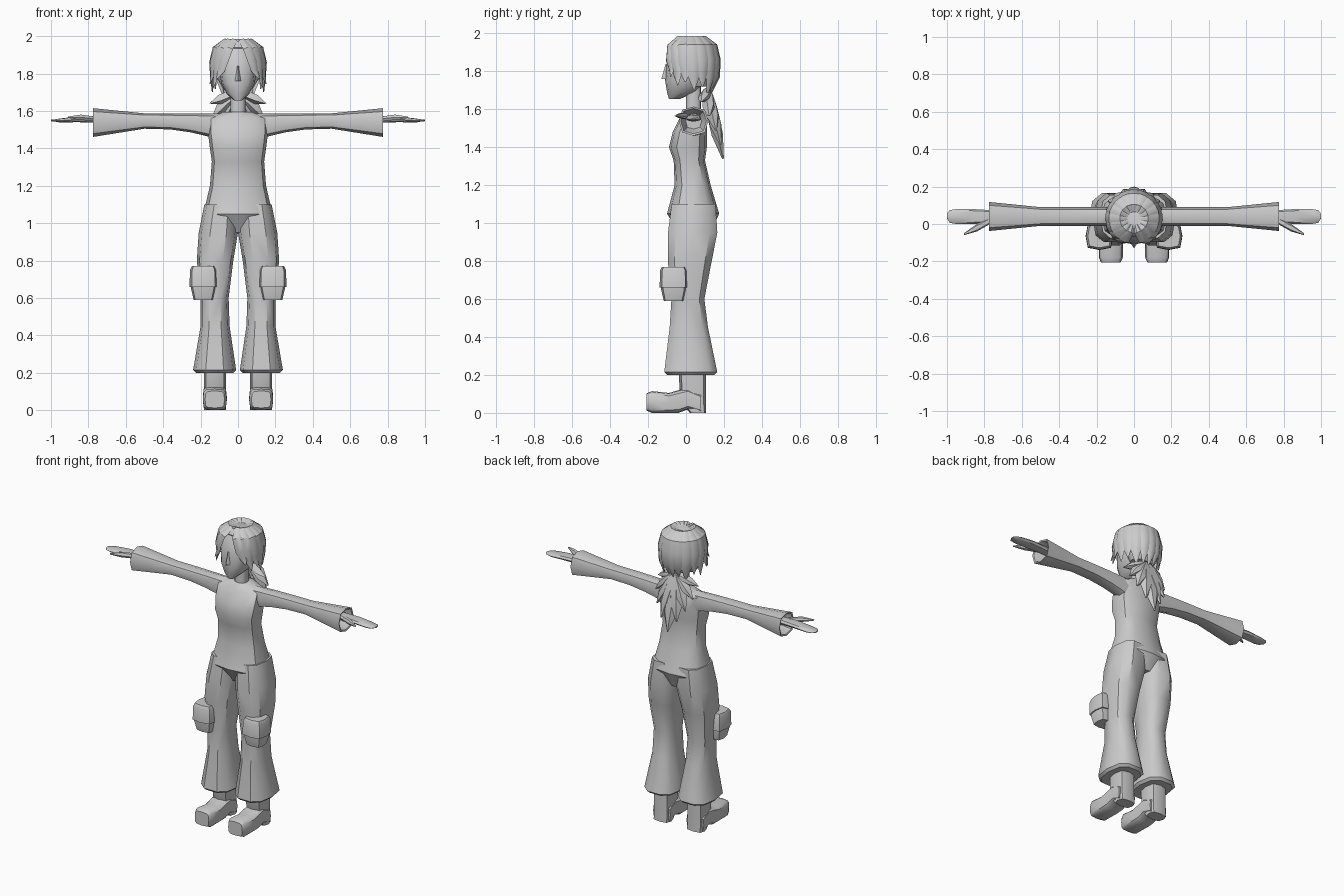
import bpy, bmesh, math
from mathutils import Vector

cube = bpy.data.objects.get("Cube")
if cube:
    bpy.data.objects.remove(cube, do_unlink=True)

grey = bpy.data.materials.new("plain grey")
grey.use_nodes = True
colour = (.6, .6, .6, 1)
grey.diffuse_color = colour
grey.node_tree.nodes["Principled BSDF"].inputs["Base Color"].default_value = colour


def loft(name, rings, angle=40):
    """Skin a list of equal rings and close both ends."""
    bm = bmesh.new()
    rows = [[bm.verts.new(point) for point in ring] for ring in rings]
    count = len(rows[0])
    for lower, upper in zip(rows, rows[1:]):
        for i in range(count):
            j = (i + 1) % count
            bm.faces.new((lower[i], lower[j], upper[j], upper[i]))
    bm.faces.new(rows[0])
    bm.faces.new(rows[-1])
    bmesh.ops.recalc_face_normals(bm, faces=bm.faces)
    mesh = bpy.data.meshes.new(name)
    bm.to_mesh(mesh)
    bm.free()
    mesh.materials.append(grey)
    obj = bpy.data.objects.new(name, mesh)
    bpy.context.collection.objects.link(obj)
    bpy.ops.object.select_all(action="DESELECT")
    obj.select_set(True)
    bpy.context.view_layer.objects.active = obj
    bpy.ops.object.shade_smooth_by_angle(angle=math.radians(angle))


def section(axis, at, low_u, high_u, low_v, high_v, sides, square, mirror):
    """Rounded section across an axis, between two limits each way."""
    ring = []
    for i in range(sides):
        turn = math.tau * i / sides
        c, s = math.cos(turn), math.sin(turn)
        c = math.copysign(abs(c) ** square, c)
        s = math.copysign(abs(s) ** square, s)
        u = (low_u + high_u + (high_u - low_u) * c) / 2
        v = (low_v + high_v + (high_v - low_v) * s) / 2
        x, y, z = {"x": (at, u, v), "y": (u, at, v), "z": (u, v, at)}[axis]
        ring.append((x * mirror, y, z))
    return ring


def body(name, axis, rows, sides=10, square=.75, mirror=1):
    loft(name, [section(axis, *row, sides, square, mirror) for row in rows])


def centred(name, rows, sides=12):
    """Upright part given by height, half width, front and back."""
    body(name, "z", [(z, -half, half, front, back) for z, half, front, back in rows], sides)


def shrink(row, amount, at):
    """Copy of a row, drawn in on all sides and moved along its axis."""
    _, low_u, high_u, low_v, high_v = row
    return (at, low_u + amount, high_u - amount, low_v + amount, high_v - amount)


# Torso, neck and head
centred("torso", [
    (.95, .1, -.04, .13), (1.05, .185, -.1, .175), (1.2, .15, -.06, .13),
    (1.33, .14, -.065, .1), (1.4, .15, -.09, .11), (1.48, .16, -.07, .11),
    (1.56, .16, -.03, .11), (1.595, .08, 0, .1)])
centred("neck", [(z, .04, 0, .08) for z in (1.57, 1.72)])
centred("head", [
    (1.655, .02, -.09, -.03), (1.69, .06, -.1, .05), (1.75, .09, -.11, .11),
    (1.82, .1, -.105, .14), (1.9, .1, -.09, .14), (1.96, .06, -.05, .1)])
loft("nose", [[(-half, -.1, z), (half, -.1, z), (0, tip, z)]
              for half, tip, z in ((.02, -.13, 1.76), (.005, -.107, 1.84))])


def sleeve_row(x):
    """Sleeve swells towards the cuff and drops towards the armpit."""
    cuff = .1 * max(0, x - .5)
    armpit = .5 * max(0, .45 - x) ** 2
    return (x, -.01 - cuff, .09 + cuff, 1.505 - armpit - cuff * 1.6, 1.587 + cuff)


# Paired limbs and clothing
for side, mirror in (("left", 1), ("right", -1)):
    leg = [(1.1, 0, .18, -.08, .16), (.95, 0, .21, -.1, .17), (.8, .025, .22, -.1, .14),
           (.6, .05, .2, -.08, .1), (.45, .045, .2, -.09, .12), (.215, .01, .24, -.12, .17)]
    leg.append(shrink(leg[-1], .015, .2))
    body(side + "_trouser_leg", "z", leg, mirror=mirror)

    sleeve = [sleeve_row(x) for x in (.1, .17, .25, .36, .5, .64, .775)]
    sleeve.append(shrink(sleeve[-1], .01, .772))
    sleeve.append(shrink(sleeve[-1], .025, .7))
    body(side + "_sleeve", "x", sleeve, sides=8, mirror=mirror)

    # Flat hand with rounded fingertips, and a thumb pointing forward
    hand = [(.7, .01, .07, 1.535, 1.575), (.86, 0, .08, 1.54, 1.57), (.95, 0, .08, 1.538, 1.56)]
    hand.append(shrink(hand[-1], .006, .985))
    hand.append((1, .03, .055, 1.545, 1.553))
    body(side + "_hand", "x", hand, sides=8, mirror=mirror)
    body(side + "_thumb", "x", [
        (.77, 0, .035, 1.545, 1.572), (.84, -.04, 0, 1.55, 1.582),
        (.91, -.06, -.05, 1.562, 1.57)], sides=6, mirror=mirror)

    # Boot shaft and foot, with a raised arch in front of the heel
    body(side + "_boot_shaft", "z", [
        (z, .065, .183, front, .105) for z, front in ((0, .02), (.06, -.03), (.24, -.04))],
        sides=8, square=.6, mirror=mirror)
    foot = [(y, .06, .188, sole, top) for y, sole, top in (
        (.08, 0, .1), (.01, .018, .13), (-.04, 0, .12), (-.09, 0, .105), (-.18, 0, .115))]
    foot.append(shrink(foot[-1], .012, -.207))
    body(side + "_boot_foot", "y", foot, sides=12, square=.5, mirror=mirror)

    # Cargo pocket wrapped round the thigh, with a wider flap
    for part, rows in (("flap", ((.77, .062), (.75, .072), (.66, .074))),
                       ("bag", ((.7, .065), (.65, .066), (.59, .052)))):
        body(f"{side}_pocket_{part}", "z", [
            (z, .185 - half, .185 + half, -.065 - half, -.065 + half)
            for z, half in rows], sides=8, square=.5, mirror=mirror)


def lock(name, path, widths, thick, centre):
    """Tapered ridged strand of hair facing away from a centre."""
    points = [Vector(p) for p in path]
    rings = []
    for i, (p, wide) in enumerate(zip(points, widths)):
        along = (points[min(i + 1, len(points) - 1)] - points[max(i - 1, 0)]).normalized()
        out = p - Vector(centre)
        out = (out - along * out.dot(along)).normalized()
        across = along.cross(out) * wide
        rise = out * thick * min(1, wide / max(widths) + .1)
        ridge = across * .4
        rings.append([p - across, p - ridge + rise, p + ridge + rise, p + across, p - rise])
    loft(name, rings, angle=35)


def fall(name, angle, sweep, tip_z, tip_radius, width):
    """Lock running from the crown over the head to a tip."""
    path = []
    for radius, z, share in ((.1, 1.96, 0), (.5, 1.975, .1), (.84, 1.935, .35),
                             (.96, 1.86, .65), (.94, (1.86 + tip_z) / 2, .85),
                             (tip_radius, tip_z, 1)):
        turn = math.radians(angle + sweep * share)
        reach = .145 * radius
        path.append((reach * math.sin(turn), .03 - reach * math.cos(turn), z))
    lock(name, path, [width * share for share in (.25, .7, 1, 1, .75, .06)],
         thick=.014, centre=(0, .03, 1.8))


def tail(name, x, y, z, width):
    """Ponytail lock fanning out from the nape."""
    root = Vector((0, .11, 1.7))
    tip = Vector((x, y, z))
    path = [root.lerp(tip, share) for share in (0, .3, .65, 1)]
    lock(name, path, [width * share for share in (.6, 1, .95, .06)],
         thick=.03, centre=(0, -.25, 1.6))


# Hair cap, locks falling from the crown, and the ponytail
centred("hair_cap", [
    (1.72, .08, .03, .12), (1.78, .115, .01, .15), (1.87, .12, -.03, .155),
    (1.94, .1, -.07, .14), (1.972, .06, -.05, .1)])
locks = 7
for side, mirror in (("left", 1), ("right", -1)):
    for i in range(locks):
        back = i / (locks - 1)
        stagger = i % 2
        fall(f"{side}_hair_lock_{i + 1}", mirror * (16 + 144 * back),
             mirror * 30 * (1 - back) ** 2, 1.77 - .08 * back - .03 * stagger,
             1.1 - .4 * back ** 2 - .05 * stagger, .034 + .01 * min(1, back * 4))
    for i in range(1, 5):
        turn = i * math.pi / 8
        tail(f"{side}_ponytail_lock_{i}", mirror * .15 * math.sin(turn),
             .08 + .11 * math.cos(turn), 1.34 + .075 * i, .055 - .007 * i)
fall("back_hair_lock", 180, 0, 1.68, .7, .044)
tail("ponytail_middle", 0, .195, 1.34, .055)
